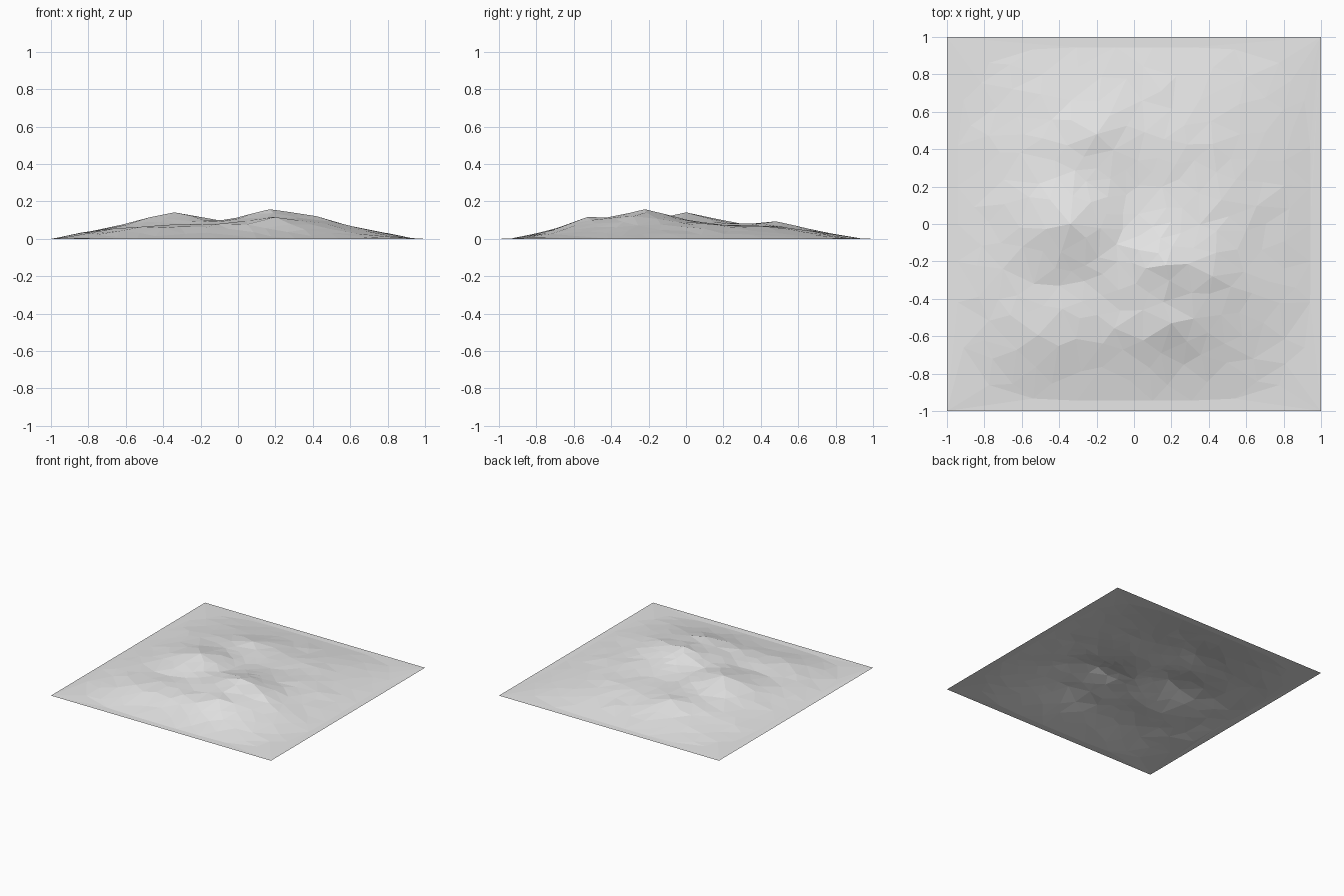
import bpy, math, random
from mathutils import Vector
from mathutils.geometry import delaunay_2d_cdt

if "Cube" in bpy.data.objects:
    bpy.data.objects.remove(bpy.data.objects["Cube"])

random.seed(7)

# Overall rise of the land along x and along y
RISE_X = [(-1, 0), (-0.63, 0.72), (-0.4, 0.95), (0.2, 1), (0.45, 0.9), (0.75, 0.4), (0.95, 0), (1, 0)]
RISE_Y = [(-1, 0), (-0.92, 0), (-0.6, 0.75), (-0.3, 1), (0.1, 0.95), (0.45, 0.7), (0.7, 0.4), (0.95, 0), (1, 0)]

# Hills and hollows: x, y, height, radius x, radius y south, radius y north
HILLS = [
    (0.17, -0.22, 0.055, 0.17, 0.13, 0.17),
    (0.42, -0.28, 0.022, 0.16, 0.16, 0.18),
    (-0.34, 0.00, 0.052, 0.19, 0.13, 0.17),
    (0.20, -0.53, 0.034, 0.16, 0.10, 0.14),
    (-0.20, 0.48, 0.027, 0.20, 0.11, 0.16),
    (-0.40, -0.33, -0.024, 0.24, 0.12, 0.10),
    (-0.06, 0.05, -0.012, 0.10, 0.16, 0.14),
    (0.15, 0.20, -0.012, 0.25, 0.20, 0.20),
]


def profile(points, t):
    for (a, va), (b, vb) in zip(points, points[1:]):
        if t <= b:
            return va + (vb - va) * (t - a) / (b - a)
    return 0.0


def height(x, y):
    base = profile(RISE_X, x) * profile(RISE_Y, y)
    z = 0.1 * base
    for hx, hy, h, rx, south, north in HILLS:
        ry = south if y < hy else north
        z += h * math.exp(-((x - hx) / rx) ** 2 - ((y - hy) / ry) ** 2) * min(1, base * 2)
    return max(0.0, z)


# Irregular plan: square border, rounded foot line and scattered points
plan = [Vector(p) for p in [(-1, -1), (1, -1), (1, 1), (-1, 1)]]
plan += [Vector(h[:2]) for h in HILLS]


def add_point(x, y, gap):
    p = Vector((x, y))
    if all((p - q).length > gap for q in plan):
        plan.append(p)


for i in range(30):
    a = math.tau * i / 30
    c, s = math.cos(a), math.sin(a)
    r = 0.945 / (abs(c) ** 5 + abs(s) ** 5) ** 0.2
    add_point(r * c, r * s, 0.08)
for _ in range(2500):
    x, y = random.uniform(-0.88, 0.88), random.uniform(-0.88, 0.88)
    add_point(x, y, 0.065 + 0.05 * max(abs(x), abs(y)))

flat, _, faces, *_ = delaunay_2d_cdt(plan, [], [[0, 1, 2, 3]], 1, 1e-5)
verts = []
for p in flat:
    z = height(p.x, p.y)
    if z > 0.02:
        z += random.uniform(-0.003, 0.003)
    verts.append((p.x, p.y, z))

# Terrain sheet, open underneath
mesh = bpy.data.meshes.new("terrain")
mesh.from_pydata(verts, [], [list(f) for f in faces])
mesh.update()
terrain = bpy.data.objects.new("terrain", mesh)
bpy.context.collection.objects.link(terrain)
grey = bpy.data.materials.new("light grey")
grey.diffuse_color = (0.8, 0.8, 0.8, 1)
grey.use_nodes = True
grey.node_tree.nodes["Principled BSDF"].inputs["Base Color"].default_value = grey.diffuse_color
mesh.materials.append(grey)
